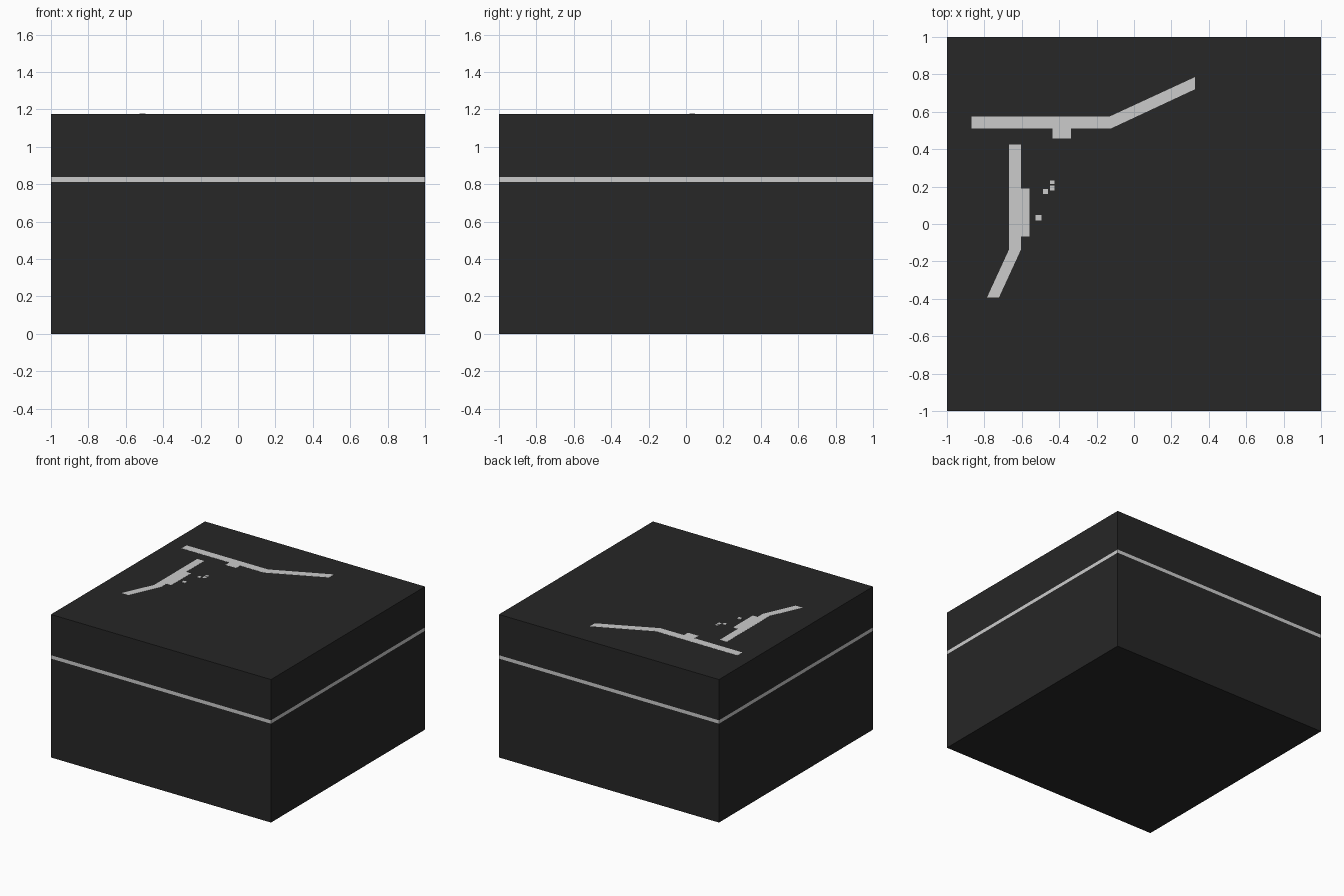
import bpy

if "Cube" in bpy.data.objects:
    bpy.data.objects.remove(bpy.data.objects["Cube"])

dark = bpy.data.materials.new("dark_casing")
dark.diffuse_color = (0.02, 0.02, 0.02, 1)
dark.use_nodes = True
dark.node_tree.nodes["Principled BSDF"].inputs["Base Color"].default_value = dark.diffuse_color

TOP = 1.175


def prism(name, outline, z0, z1, mat=None):
    """Extrude a counter-clockwise outline from z0 to z1."""
    n = len(outline)
    verts = [(x, y, z) for z in (z0, z1) for x, y in outline]
    faces = [list(range(n))[::-1], list(range(n, 2 * n))]
    faces += [(i, (i + 1) % n, n + (i + 1) % n, n + i) for i in range(n)]
    mesh = bpy.data.meshes.new(name)
    mesh.from_pydata(verts, [], faces)
    obj = bpy.data.objects.new(name, mesh)
    bpy.context.collection.objects.link(obj)
    if mat:
        mesh.materials.append(mat)
    return obj


def rect(x0, x1, y0, y1):
    return [(x0, y0), (x1, y0), (x1, y1), (x0, y1)]


# Box body: lower case, pale seam band, lid
square = rect(-1, 1, -1, 1)
prism("lower_case", square, 0, 0.812, dark)
prism("seam_band", square, 0.812, 0.84)
prism("lid", square, 0.84, TOP, dark)

# Thin inlay strips on the lid
strips = {
    "long_strip": [(-0.87, 0.51), (-0.125, 0.51), (0.325, 0.72),
                   (0.325, 0.785), (-0.13, 0.575), (-0.87, 0.575)],
    "long_strip_tab": rect(-0.435, -0.338, 0.458, 0.51),
    "short_strip": [(-0.668, 0.425), (-0.668, -0.136), (-0.786, -0.393),
                    (-0.722, -0.393), (-0.604, -0.136), (-0.604, 0.425)],
    "short_strip_tab": rect(-0.604, -0.56, -0.067, 0.19),
    "chip_b": rect(-0.486, -0.46, 0.16, 0.187),
    "chip_c": rect(-0.45, -0.424, 0.178, 0.206),
    "chip_d": rect(-0.45, -0.424, 0.214, 0.232),
}
for name, outline in strips.items():
    prism(name, outline, TOP - 0.004, TOP + 0.001)

# One chip stands slightly proud
prism("chip_a", rect(-0.526, -0.495, 0.018, 0.048), TOP - 0.004, TOP + 0.004)
